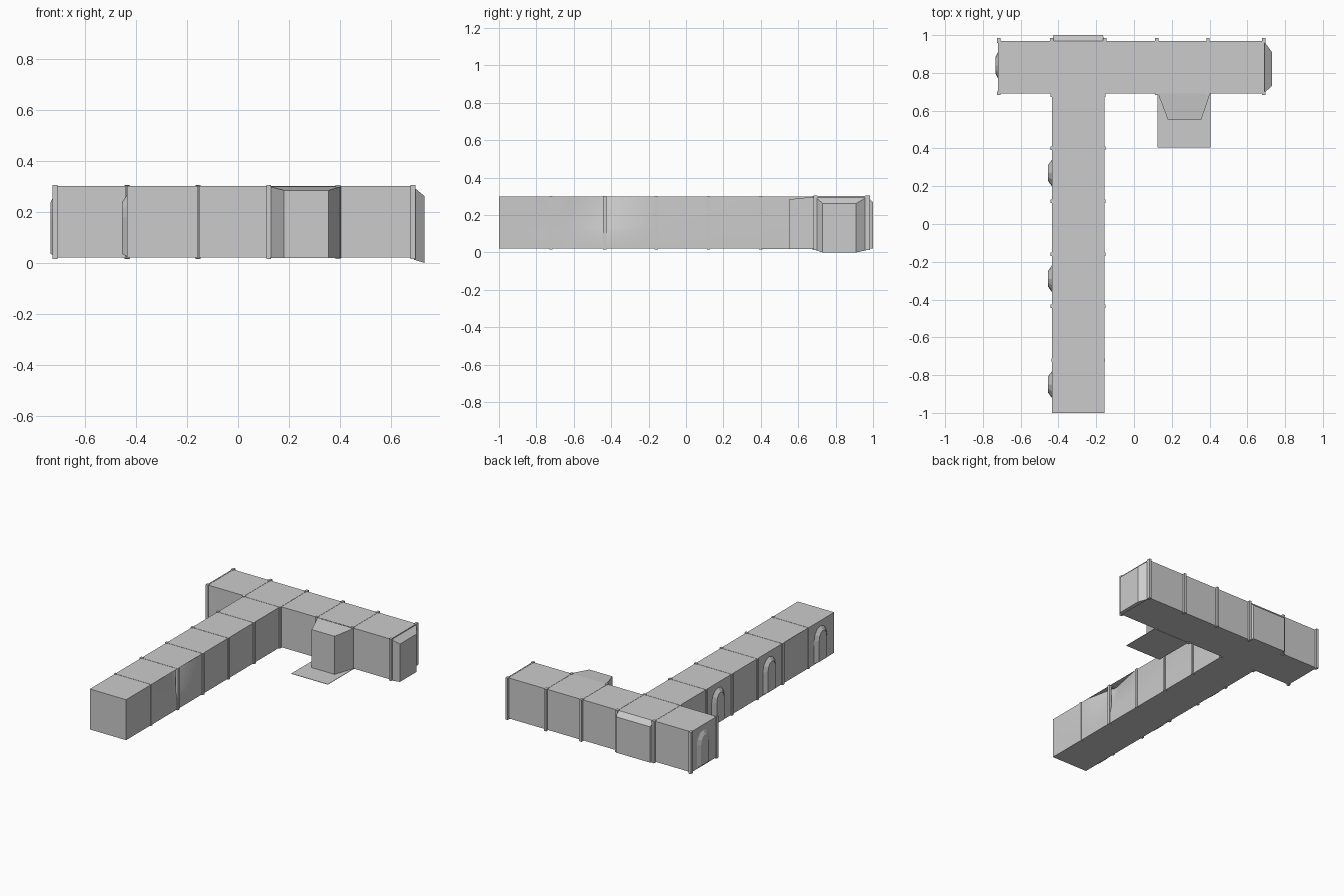
import bpy, bmesh, math
from mathutils import Vector

if "Cube" in bpy.data.objects:
    bpy.data.objects.remove(bpy.data.objects["Cube"])

Z0, Z1 = 0.02, 0.30
XL, XR = -0.435, -0.157          # corridor side walls
YF, YB = 0.69, 0.97              # cross hall front and back
X0, X1 = -0.72, 0.69             # cross hall ends

stone = bpy.data.materials.new("grey stone")
stone.diffuse_color = (0.6, 0.6, 0.6, 1)
stone.use_nodes = True
stone.node_tree.nodes["Principled BSDF"].inputs["Base Color"].default_value = stone.diffuse_color


def finish(name, bm, smooth=False):
    me = bpy.data.meshes.new(name)
    bm.to_mesh(me)
    bm.free()
    ob = bpy.data.objects.new(name, me)
    bpy.context.collection.objects.link(ob)
    me.materials.append(stone)
    for p in me.polygons:
        p.use_smooth = smooth
    return ob


def face(bm, pts):
    return bm.faces.new([bm.verts.new(p) for p in pts])


def add_box(bm, x0, x1, y0, y1, z0, z1):
    r = bmesh.ops.create_cube(bm, size=1)
    for v in r["verts"]:
        v.co = Vector(((x0 + x1) / 2 + v.co.x * (x1 - x0),
                       (y0 + y1) / 2 + v.co.y * (y1 - y0),
                       (z0 + z1) / 2 + v.co.z * (z1 - z0)))


def bay(name, inner, outer):
    """Tapered bay between two matching outlines, open toward the hall."""
    bm = bmesh.new()
    a = [bm.verts.new(p) for p in inner]
    b = [bm.verts.new(p) for p in outer]
    n = len(a)
    for i in range(n):
        j = (i + 1) % n
        bm.faces.new((a[i], a[j], b[j], b[i]))
    bm.faces.new(b)
    bmesh.ops.recalc_face_normals(bm, faces=bm.faces)
    return finish(name, bm)


# floor and ceiling share one T-shaped outline
outline = [(XL, -1), (XR, -1), (XR, YF), (X1, YF), (X1, YB), (X0, YB), (X0, YF), (XL, YF)]
bm = bmesh.new()
face(bm, [(x, y, Z0) for x, y in reversed(outline)])
finish("floor", bm)
bm = bmesh.new()
face(bm, [(x, y, Z1) for x, y in outline])
finish("ceiling", bm)

# flat walls, leaving gaps where the bays open
runs = [((XL, -1), (XR, -1)), ((XR, YF), (0.127, YF)), ((0.403, YF), (X1, YF)),
        ((X1, YB), (XR, YB)), ((XL, YB), (X0, YB)), ((X0, YB), (X0, YF)), ((X0, YF), (XL, YF))]
bm = bmesh.new()
for (ax, ay), (bx, by) in runs:
    face(bm, [(ax, ay, Z0), (bx, by, Z0), (bx, by, Z1), (ax, ay, Z1)])
finish("hall_walls", bm)


# long corridor walls with a worn hollow near the top
def corridor_wall(name, x, sign, cy, half, depth):
    bm = bmesh.new()
    ys = [-1, cy - half] + [cy - half + 2 * half * i / 12 for i in range(1, 13)] + [YF]
    zs = [Z0] + [0.1 + 0.2 * i / 6 for i in range(7)]
    rows = []
    for y in ys:
        row = []
        for z in zs:
            t = max(0, 1 - abs(y - cy) / half) * max(0, (z - 0.1) / 0.2)
            row.append(bm.verts.new((x - sign * depth * t, y, z)))
        rows.append(row)
    for i in range(len(ys) - 1):
        for j in range(len(zs) - 1):
            q = [rows[i][j], rows[i + 1][j], rows[i + 1][j + 1], rows[i][j + 1]]
            bm.faces.new(q if sign > 0 else q[::-1])
    finish(name, bm, True)


corridor_wall("corridor_wall_right", XR, 1, -0.42, 0.24, 0.05)
corridor_wall("corridor_wall_left", XL, -1, -0.57, 0.13, 0.015)

# tapered bays
bay("end_bay",
    [(X1, 0.695, 0.012), (X1, 0.965, 0.012), (X1, 0.965, 0.295), (X1, 0.695, 0.295)],
    [(0.73, 0.73, 0.0), (0.73, 0.91, 0.0), (0.73, 0.91, 0.262), (0.73, 0.73, 0.262)])
bay("front_bay",
    [(0.127, YF, Z0), (0.403, YF, Z0), (0.403, YF, 0.298), (0.127, YF, 0.298)],
    [(0.18, 0.55, Z0), (0.355, 0.55, Z0), (0.355, 0.55, 0.284), (0.18, 0.55, 0.284)])
bay("back_bay",
    [(XL, YB, Z0), (XR, YB, Z0), (XR, YB, Z1), (XL, YB, Z1)],
    [(-0.425, 1, Z0), (-0.165, 1, Z0), (-0.165, 1, 0.268), (-0.425, 1, 0.268)])

# loose floor slab under the front bay
bm = bmesh.new()
add_box(bm, 0.125, 0.405, 0.405, YF, 0.018, 0.0205)
finish("floor_slab", bm)


# arched niches pushed out through the walls
def arch(x, cy, w, spring, top, base):
    pts = [(x, cy - w, base), (x, cy + w, base)]
    for i in range(7):
        a = math.pi * i / 6
        pts.append((x, cy + w * math.cos(a), spring + (top - spring) * math.sin(a)))
    return pts


for i, (x, cy, d) in enumerate([(XL, 0.27, 0.02), (XL, -0.29, 0.02),
                                (XL, -0.85, 0.02), (X0, 0.84, 0.014)]):
    bay("arched_niche_%d" % (i + 1), arch(x, cy, 0.07, 0.18, 0.265, 0.025),
        arch(x - d, cy, 0.042, 0.18, 0.238, 0.035))

# joint pillars poking through the walls, with thin ribs on the roof
bm = bmesh.new()
ribs = bmesh.new()
for x in (-0.717, XL, -0.155, 0.12, 0.392, 0.686):
    if x != XL and x != -0.155:
        add_box(bm, x - 0.009, x + 0.009, YF - 0.007, YF + 0.012, 0.014, 0.304)
    add_box(bm, x - 0.009, x + 0.009, YB - 0.012, YB + 0.014, 0.014, 0.304)
    add_box(ribs, x - 0.004, x + 0.004, YF, YB, 0.295, 0.3015)
for y in (-0.722, -0.435, -0.16, 0.12, 0.4, 0.682):
    out = 0.003 if y < -0.7 else 0.007
    add_box(bm, XL - out, XL + 0.012, y - 0.009, y + 0.009, 0.016, 0.303)
    add_box(bm, XR - 0.012, XR + out, y - 0.009, y + 0.009, 0.016, 0.303)
    add_box(ribs, XL, XR, y - 0.004, y + 0.004, 0.295, 0.3015)
finish("joint_pillars", bm)
finish("roof_ribs", ribs)
